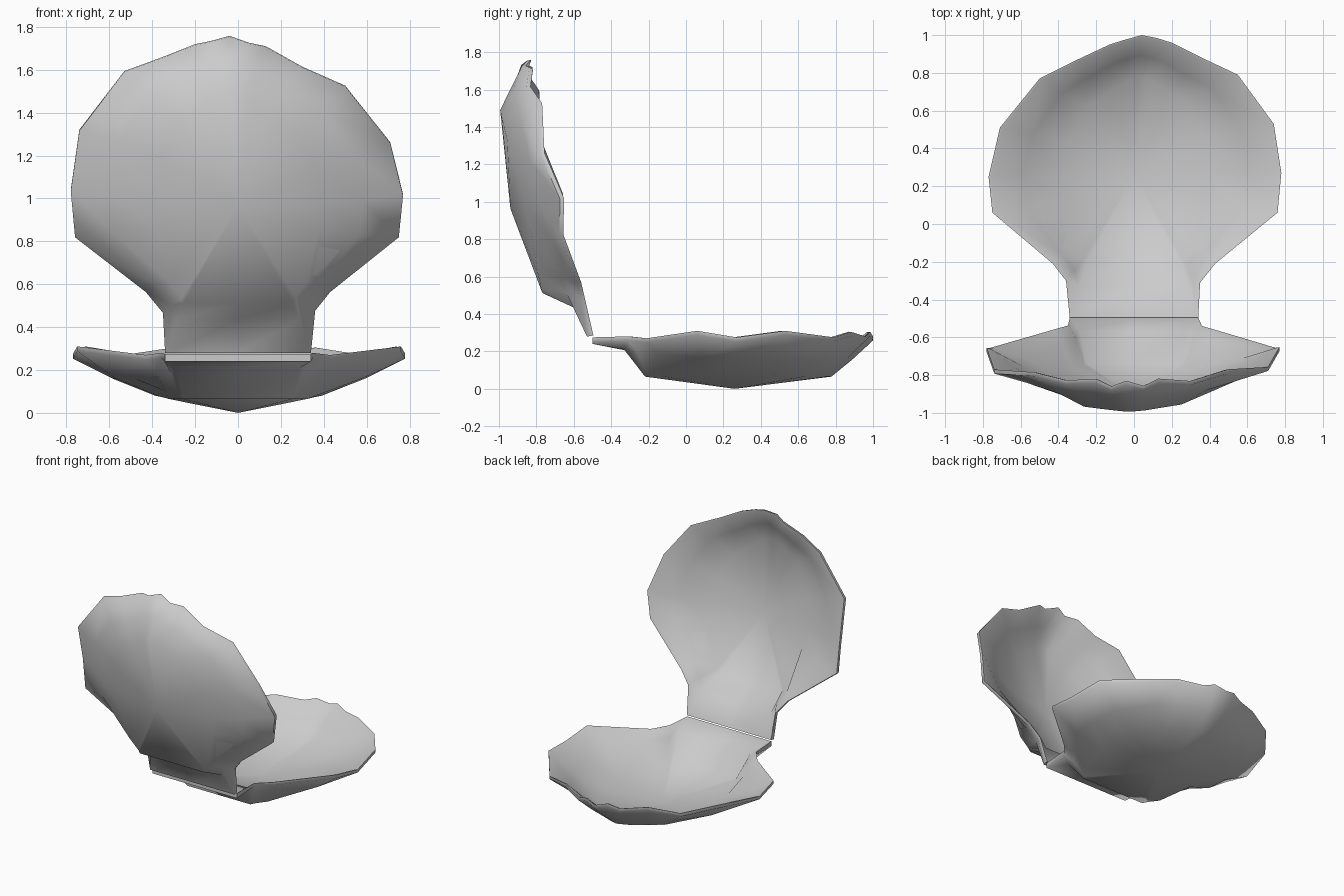
import bpy, bmesh, math
from mathutils import Matrix, Vector

if "Cube" in bpy.data.objects:
    bpy.data.objects.remove(bpy.data.objects["Cube"])

HINGE_Z = 0.275
# scalloped rim: x, y, z going round from the right end of the hinge
RIM = [(.34, -.5, .275), (.35, -.31, .28), (.43, -.21, .27), (.76, .06, .31),
       (.78, .27, .275), (.74, .53, .31), (.55, .79, .275), (.36, .88, .305),
       (.2, .96, .28), (.12, .985, .305), (.04, 1.0, .28), (-.05, .975, .305),
       (-.13, .95, .28), (-.3, .87, .305), (-.5, .77, .275), (-.71, .51, .31),
       (-.77, .25, .275), (-.75, .06, .31), (-.43, -.21, .27), (-.36, -.3, .28),
       (-.34, -.5, .275), (0, -.5, .275)]
CENTRE_Y = 0.26


def make_shell(name, rim, matrix=None):
    bm = bmesh.new()

    def ring(fn):
        return [bm.verts.new(fn(Vector(p))) for p in rim]

    # belly ring of the bowl: tighter at the sides, wider at the neck
    def belly(p, lift=0.0):
        fx = 0.75 if p.y < -0.2 else 0.5
        if p.y > CENTRE_Y:
            fy = 0.7
        elif p.y < -0.4:
            fy = 0.63
        else:
            fy = 0.8 if p.y < -0.2 else 0.65
        z = 0.065 if abs(p.x) < 0.6 else 0.08
        return Vector((p.x * fx, CENTRE_Y + (p.y - CENTRE_Y) * fy, z + lift))

    # shoulder ring between belly and rim
    def shoulder(p, lift=0.0):
        q = p.lerp(belly(p), 0.6 if p.y < -0.4 else 0.48)
        z = 0.21 if p.y < -0.4 else 0.19 if p.y < -0.2 else 0.16
        q.z = z + lift
        return q

    def inner_rim(p):
        return Vector((p.x * 0.98, CENTRE_Y + (p.y - CENTRE_Y) * 0.985, p.z - 0.003))

    def outer_rim(p):
        return p - Vector((0, 0, 0.035 if p.y < -0.4 else 0.022))

    rings = [ring(belly), ring(shoulder), ring(outer_rim), ring(lambda p: p),
             ring(inner_rim), ring(lambda p: shoulder(p, 0.035)),
             ring(lambda p: belly(p, 0.03))]
    n = len(rim)
    for a, b in zip(rings, rings[1:]):
        for i in range(n):
            j = (i + 1) % n
            bm.faces.new((a[i], a[j], b[j], b[i]))
    # outer and inner middles of the bowl
    for loop, z in ((rings[0], 0.0), (rings[-1], 0.03)):
        c = bm.verts.new((0, CENTRE_Y, z))
        for i in range(n):
            bm.faces.new((loop[i], loop[(i + 1) % n], c))
    bmesh.ops.recalc_face_normals(bm, faces=bm.faces)
    if matrix:
        bm.transform(matrix)
    mesh = bpy.data.meshes.new(name)
    bm.to_mesh(mesh)
    bm.free()
    obj = bpy.data.objects.new(name, mesh)
    bpy.context.collection.objects.link(obj)
    bpy.context.view_layer.objects.active = obj
    obj.select_set(True)
    bpy.ops.object.shade_smooth_by_angle(angle=math.radians(60))
    obj.select_set(False)
    return obj


# lower shell lies on the ground
make_shell("lower_shell", RIM)

# upper shell: the same form with interlocking scallops, turned over
# and swung open about the hinge
upper_rim = list(RIM)
upper_rim[5] = (.74, .57, .31)
upper_rim[6] = (.53, .84, .275)
upper_rim[7] = (.36, .91, .295)
upper_rim = [(x, y + (.01 if y > .94 else 0),
              .28 if y < -.2 else .292 - (z - .275) * 1.35)
             for x, y, z in upper_rim]
hinge = Vector((0, -0.5, HINGE_Z))
swing = (Matrix.Translation(hinge + Vector((0, 0, 0.01)))
         @ Matrix.Rotation(math.radians(103), 4, 'X')
         @ Matrix.Rotation(math.pi, 4, 'Y')
         @ Matrix.Translation(-hinge))
make_shell("upper_shell", upper_rim, swing)
